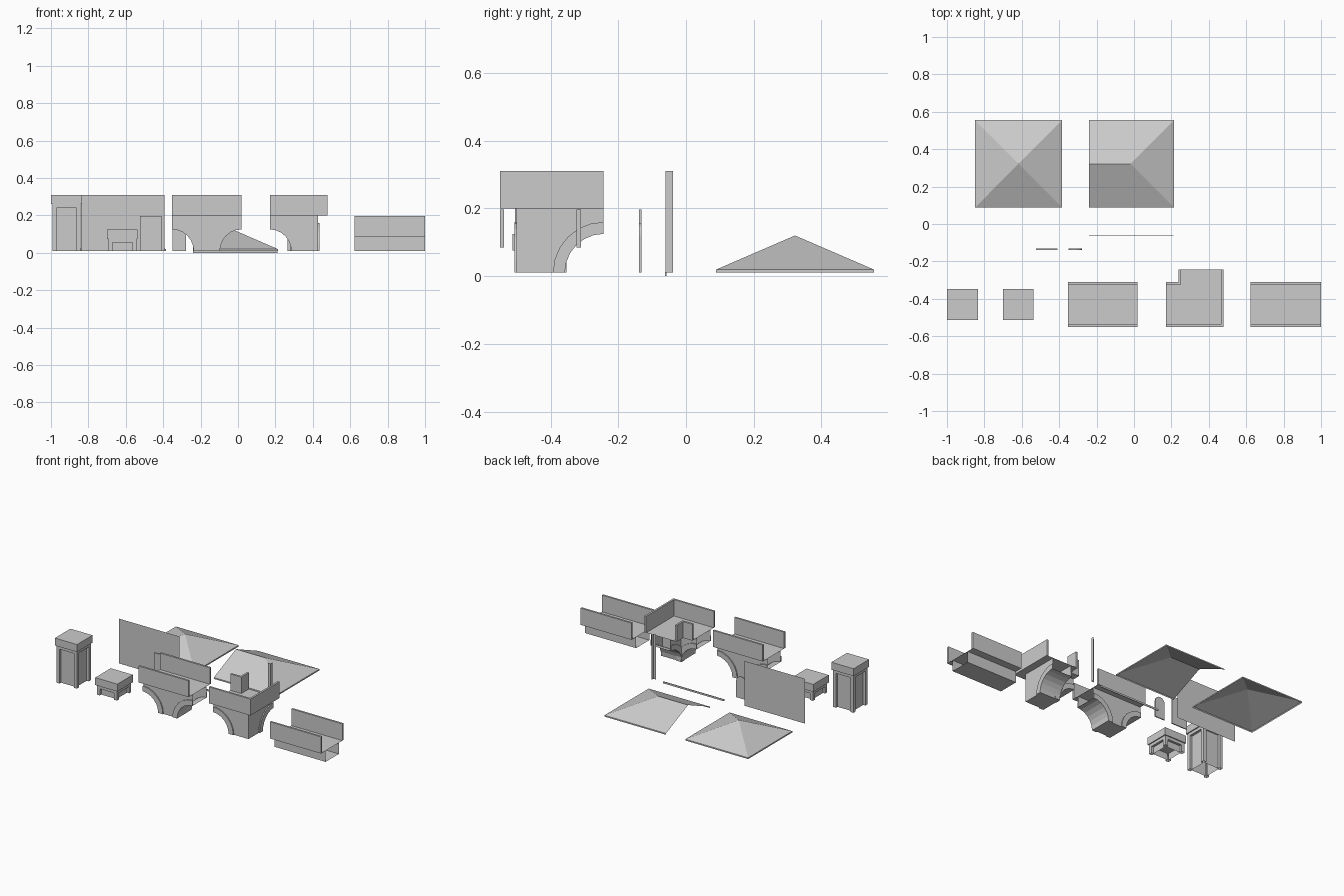
import bpy, bmesh, math

if "Cube" in bpy.data.objects:
    bpy.data.objects.remove(bpy.data.objects["Cube"])

MAP = {'x': lambda u, v, w: (w, u, v),
       'y': lambda u, v, w: (u, w, v),
       'z': lambda u, v, w: (u, v, w)}


def finish(name, bm):
    bmesh.ops.recalc_face_normals(bm, faces=bm.faces)
    me = bpy.data.meshes.new(name)
    bm.to_mesh(me)
    bm.free()
    ob = bpy.data.objects.new(name, me)
    bpy.context.collection.objects.link(ob)
    return ob


def prism(name, pts, axis, a, b, drop=None):
    """Extrude a 2D profile along an axis; drop(centre) removes hidden faces."""
    bm = bmesh.new()
    f = MAP[axis]
    lo = [bm.verts.new(f(u, v, a)) for u, v in pts]
    hi = [bm.verts.new(f(u, v, b)) for u, v in pts]
    bm.faces.new(lo)
    bm.faces.new(hi)
    n = len(pts)
    for i in range(n):
        j = (i + 1) % n
        bm.faces.new((lo[i], lo[j], hi[j], hi[i]))
    bmesh.ops.recalc_face_normals(bm, faces=bm.faces)
    if drop:
        dead = [fc for fc in bm.faces if drop(fc.calc_center_median())]
        bmesh.ops.delete(bm, geom=dead, context='FACES')
    return finish(name, bm)


def rect(u0, u1, v0, v1):
    return [(u0, v0), (u1, v0), (u1, v1), (u0, v1)]


def box(name, x0, x1, y0, y1, z0, z1, drop=None):
    return prism(name, rect(x0, x1, y0, y1), 'z', z0, z1, drop)


def sheet(name, verts):
    bm = bmesh.new()
    bm.faces.new([bm.verts.new(v) for v in verts])
    return finish(name, bm)


def arc(c, r, sign=1, n=6):
    """Quarter arc from above the centre down to the ground line."""
    return [(c + sign * r * math.sin(i * math.pi / 2 / n),
             G + r * math.cos(i * math.pi / 2 / n)) for i in range(n + 1)]


G, DECK, TOP = 0.01, 0.20, 0.31      # ground, deck level, parapet top
R, RO = 0.115, 0.15                  # arch radius, rim outer radius
CY, HB, HR, HW, T = -0.43, 0.07, 0.077, 0.12, 0.013


def arch_rims(name, c, sign, axis, mid):
    # raised arch rim on both faces of a channel
    pts = arc(c, RO, sign) + arc(c, R, sign)[::-1]
    prism(name + "_outer", pts, axis, mid - HR, mid - HB)
    prism(name + "_inner", pts, axis, mid + HB, mid + HR)


def channel(name, x0, x1, z0, z1):
    # deck sheet with two parapets
    sheet(name + "_deck", [(x0, CY - HW, z0), (x1, CY - HW, z0),
                           (x1, CY + HW, z0), (x0, CY + HW, z0)])
    box(name + "_front_parapet", x0, x1, CY - HW, CY - HW + T, z0, z1)
    box(name + "_back_parapet", x0, x1, CY + HW - T, CY + HW, z0, z1)


# Pillars: corner posts, recessed sides, top rail and cap
def pillar(name, cx, top):
    h, p, d = 0.075, 0.053, 0.016
    q = [(-h, -h), (-p, -h), (-p, -h + d), (p, -h + d), (p, -h)]
    pts = []
    for k in range(4):
        c, s = round(math.cos(k * math.pi / 2)), round(math.sin(k * math.pi / 2))
        pts += [(cx + c * x - s * y, CY + s * x + c * y) for x, y in q]
    rail = top - 0.07
    prism(name + "_posts", pts, 'z', G, rail,
          lambda c: c.z < G + 1e-4 or c.z > rail - 1e-4)
    box(name + "_rail", cx - h, cx + h, CY - h, CY + h, rail, top - 0.05)
    box(name + "_cap", cx - 0.082, cx + 0.082, CY - 0.082, CY + 0.082, top - 0.05, top)


pillar("tall_pillar", -0.917, TOP)
pillar("short_pillar", -0.618, 0.125)

# Straight arched bridge section
x0, x1 = -0.352, 0.018
channel("bridge", x0, x1, DECK, TOP)
prism("bridge_pier", arc(x0, R) + arc(x1, R, -1)[::-1] + [(x1, DECK), (x0, DECK)],
      'y', CY - HB, CY + HB,
      lambda c: abs(c.x - x0) < 1e-4 or abs(c.x - x1) < 1e-4)
arch_rims("bridge_left_rim", x0, 1, 'y', CY)
arch_rims("bridge_right_rim", x1, -1, 'y', CY)

# Corner bridge section
L, Rt, F, B, CX = 0.17, 0.478, CY - HW, -0.243, 0.358
nx, ny = CX - HW, CY + HW
sheet("corner_deck", [(L, F, DECK), (Rt, F, DECK), (Rt, B, DECK),
                      (nx, B, DECK), (nx, ny, DECK), (L, ny, DECK)])
prism("corner_outer_parapet", [(L, F), (Rt, F), (Rt, B), (Rt - T, B), (Rt - T, F + T),
                               (L, F + T)], 'z', DECK, TOP)
prism("corner_inner_parapet", [(L, ny), (L, ny - T), (nx + T, ny - T), (nx + T, B),
                               (nx, B), (nx, ny)], 'z', DECK, TOP)
box("corner_pier", CX - HB, CX + HB, CY - HB, CY + HB, G, DECK)
prism("corner_left_arm", arc(L, R) + [(CX - HB, G), (CX - HB, DECK), (L, DECK)],
      'y', CY - HB, CY + HB, lambda c: abs(c.x - L) < 1e-4)
prism("corner_back_arm", arc(B, R, -1) + [(CY + HB, G), (CY + HB, DECK), (B, DECK)],
      'x', CX - HB, CX + HB, lambda c: abs(c.y - B) < 1e-4)
arch_rims("corner_left_rim", L, 1, 'y', CY)
# on this axis the far side is the outside of the turn
arch_rims("corner_back_rim", B, -1, 'x', CX)

# Low straight section on a plain base
channel("low_section", 0.622, 1.0, 0.085, 0.197)
box("low_section_base", 0.622, 1.0, CY - HB, CY + HB, G, 0.085,
    lambda c: abs(c.x - 0.622) < 1e-4 or abs(c.x - 1) < 1e-4)


# Roofs: short eave edge below sloping faces, open underneath
def roof(name, x0, x1, ridge0, ridge1, open_left):
    y0, y1, ym, e, z = 0.088, 0.556, 0.322, 0.019, 0.12
    bm = bmesh.new()
    cor = [(x0, y0), (x1, y0), (x1, y1), (x0, y1)]
    lo = [bm.verts.new((*c, G)) for c in cor]
    hi = [bm.verts.new((*c, e)) for c in cor]
    a = bm.verts.new((ridge0, ym, z))
    b = bm.verts.new((ridge1, ym, z)) if ridge1 != ridge0 else a
    for i in range(3 if open_left else 4):
        j = (i + 1) % 4
        bm.faces.new((lo[i], lo[j], hi[j], hi[i]))
    for loop in ([hi[0], hi[1], b, a], [hi[1], hi[2], b], [hi[2], hi[3], a, b]):
        bm.faces.new(list(dict.fromkeys(loop)))
    if not open_left:
        bm.faces.new((hi[3], hi[0], a))
    finish(name, bm)


roof("pyramid_roof", -0.85, -0.384, -0.617, -0.617, False)
roof("roof_end", -0.241, 0.215, -0.241, -0.018, True)

# Wall sheet, base strip and folded corner trim
sheet("wall_panel", [(-0.84, -0.06, G), (-0.392, -0.06, G),
                     (-0.392, -0.06, TOP), (-0.84, -0.06, TOP)])
box("base_strip", -0.241, 0.21, -0.062, -0.058, 0.0, 0.012)
sheet("corner_trim_front", [(0.264, -0.06, G), (0.284, -0.06, G),
                            (0.284, -0.06, TOP), (0.264, -0.06, TOP)])
sheet("corner_trim_side", [(0.284, -0.06, G), (0.284, -0.039, G),
                           (0.284, -0.039, TOP), (0.284, -0.06, TOP)])

# Rectangular door and round-topped window panel
box("door", -0.524, -0.41, -0.139, -0.132, G, 0.197)
top = [(-0.315 + 0.036 * math.cos(i * math.pi / 8), 0.12 + 0.036 * math.sin(i * math.pi / 8))
       for i in range(9)]
prism("arched_window", [(-0.351, G), (-0.279, G)] + top, 'y', -0.139, -0.132)
